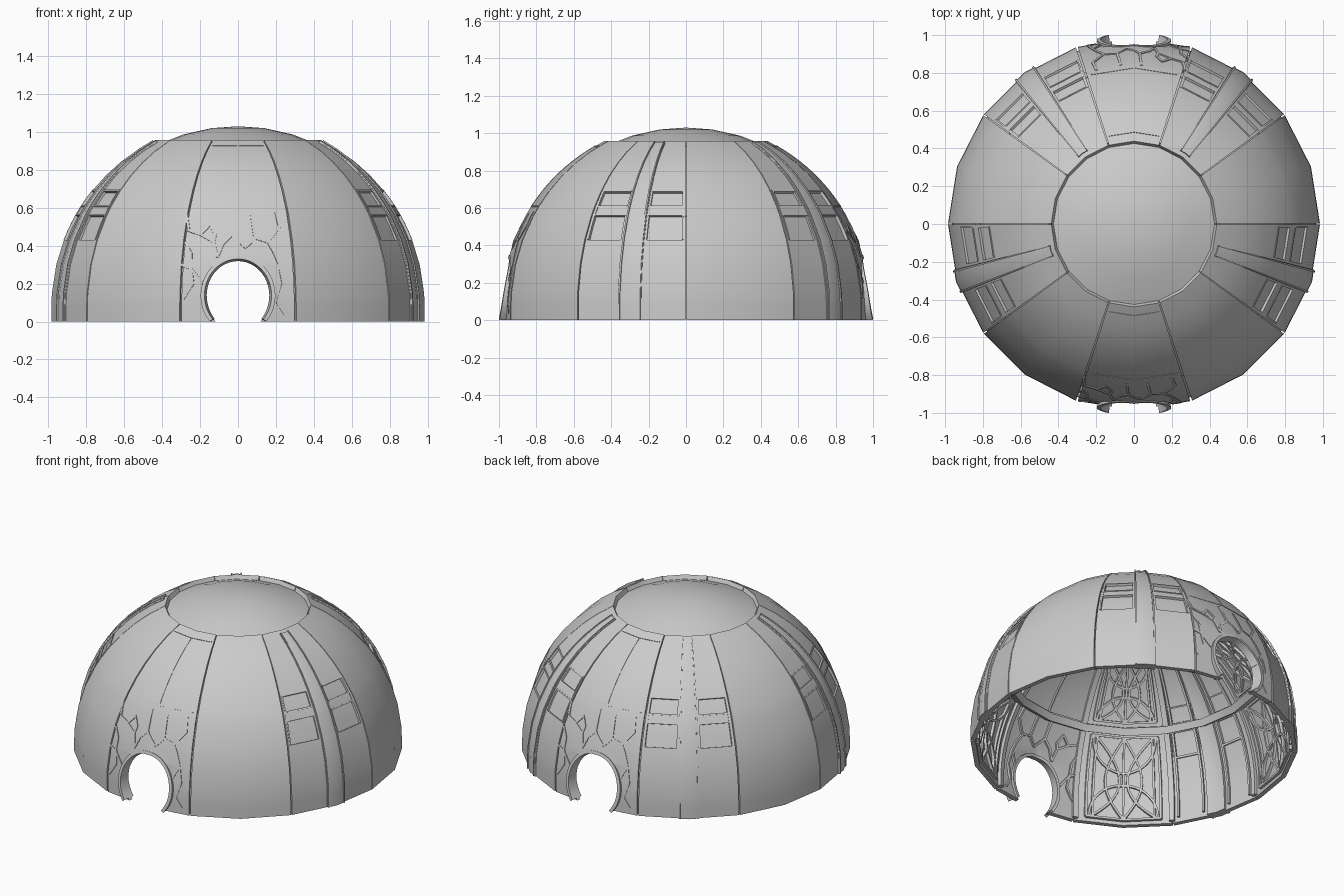
import bpy, bmesh, math
from math import sin, cos, pi, radians, degrees
from mathutils import Vector

if "Cube" in bpy.data.objects:
    bpy.data.objects.remove(bpy.data.objects["Cube"])

R, ZC = 0.985, 0.075          # dome radius and height of its sphere centre
ZTOP = 0.957
T = 0.03                      # wall thickness


def prof(z):
    return math.sqrt(max(R * R - max(z - ZC, 0) ** 2, 1e-6))


def P(a, z, o=0.0):
    """Point on the 20-sided dome at angle a, height z, pushed out by o."""
    r = prof(z)
    facet = cos(radians(9)) / cos(radians(a % 18 - 9))
    rr = (r + o * r / R) * facet
    return Vector((rr * cos(radians(a)), rr * sin(radians(a)), max(z + o * max(z - ZC, 0) / R, 0)))


def finish(name, bm, smooth=True):
    bmesh.ops.recalc_face_normals(bm, faces=bm.faces)
    me = bpy.data.meshes.new(name)
    bm.to_mesh(me)
    bm.free()
    ob = bpy.data.objects.new(name, me)
    bpy.context.collection.objects.link(ob)
    if smooth:
        shade(ob)
    return ob


def shade(ob):
    bpy.ops.object.select_all(action='DESELECT')
    ob.select_set(True)
    bpy.context.view_layer.objects.active = ob
    bpy.ops.object.shade_smooth_by_angle(angle=radians(30))


def slab(name, angs, zs, o0, o1, skip=()):
    """Curved solid panel over an angle/height grid; skip lists open cells."""
    bm = bmesh.new()
    out = [[bm.verts.new(P(a, z, o1)) for z in zs] for a in angs]
    inn = [[bm.verts.new(P(a, z, o0)) for z in zs] for a in angs]
    na, nz = len(angs) - 1, len(zs) - 1
    keep = {(i, j) for i in range(na) for j in range(nz)} - set(skip)
    for i, j in keep:
        c = [(i, j), (i + 1, j), (i + 1, j + 1), (i, j + 1)]
        bm.faces.new([out[p][q] for p, q in c])
        bm.faces.new([inn[p][q] for p, q in reversed(c)])
        for k, nb in enumerate([(i, j - 1), (i + 1, j), (i, j + 1), (i - 1, j)]):
            if nb not in keep:
                (p, q), (s, t) = c[k], c[(k + 1) % 4]
                bm.faces.new([out[s][t], out[p][q], inn[p][q], inn[s][t]])
    return finish(name, bm)


def strips(name, paths, width, o0, o1):
    """Bars of rectangular section following (angle, height) paths on the dome."""
    bm = bmesh.new()
    top = o1 if callable(o1) else (lambda z: o1)
    for path in paths:
        rows = []
        for i, (a, z) in enumerate(path):
            (a0, z0), (a1, z1) = path[max(i - 1, 0)], path[min(i + 1, len(path) - 1)]
            ku, kv = radians(1) * prof(z), R / prof(z)
            d = Vector(((a1 - a0) * ku, (z1 - z0) * kv)).normalized() * width / 2
            da, dz = -d.y / ku, d.x / kv
            rows.append([bm.verts.new(P(a + s * da, z + s * dz, o))
                         for s, o in ((-1, o0), (1, o0), (1, top(z)), (-1, top(z)))])
        for r0, r1 in zip(rows, rows[1:]):
            for k in range(4):
                bm.faces.new([r0[k], r0[(k + 1) % 4], r1[(k + 1) % 4], r1[k]])
        bm.faces.new(rows[0])
        bm.faces.new(rows[-1])
    return finish(name, bm)


def sample(f, n=16):
    return [f(i / n) for i in range(n + 1)]


def line(a0, z0, a1, z1, n=12):
    return sample(lambda t: (a0 + (a1 - a0) * t, z0 + (z1 - z0) * t), n)


ZS = [0, 0.08, 0.15, 0.3, 0.43, 0.56, 0.61, 0.69, 0.77, 0.84, 0.9, ZTOP]

# plain panels with ornamental lattice on the inside
for c in (18, 162, 234, 306):
    slab("plain_panel", [c - 17.8, c, c + 17.8], ZS, -T, 0)
    bars = []
    for z0, z1 in ((0.03, 0.55), (0.63, 0.91)):
        h = z1 - z0
        bars += [line(c - 14, z0, c + 14, z0), line(c - 14, z1, c + 14, z1), line(c, z0, c, z1)]
        for s in (-1, 1):
            bars += [line(c + 14 * s, z0, c + 14 * s, z1), line(c + 11.5 * s, z0, c + 11.5 * s, z1),
                     sample(lambda t: (c + s * (1.5 + 11 * (2 * t - 1) ** 2), z0 + h * t)),
                     sample(lambda t: (c + s * 7 * sin(pi * t), z0 + h * t)),
                     sample(lambda t: (c + s * 13 * cos(pi / 2 * t), z0 + 0.45 * h * sin(pi / 2 * t))),
                     sample(lambda t: (c + s * 13 * cos(pi / 2 * t), z1 - 0.4 * h * sin(pi / 2 * t)))]
    strips("lattice", bars, 0.014, -T - 0.018, -T + 0.004)

# window panels: openings either side of a central rib, panes set back
for c in (54, 126, 198, 342):
    angs = [c + d for d in (-17.8, -17, -4.6, 0, 4.6, 17, 17.8)]
    skip = [(i, j) for i in (1, 4) for j in (4, 6)]
    slab("window_panel", angs, ZS, -T, 0, skip)
    for s in (-1, 1):
        lo, hi = sorted((c + s * 4.4, c + s * 17.3))
        slab("window_pane", [lo, hi], [0.42, 0.5, 0.56, 0.61, 0.65, 0.70], -0.022, -0.012)
        strips("window_trim", [line(lo, z, hi, z, 4) for z in (0.562, 0.608, 0.69)]
               + [line(c + s * 16.9, 0.43, c + s * 16.9, 0.69, 6)], 0.009, -T - 0.01, 0.003)
        strips("inner_frame", [line(c + s * 15.5, 0.03, c + s * 15.5, 0.93),
                               line(c + s * 5.5, 0.03, c + s * 5.5, 0.93),
                               line(c + s * 5.5, 0.42, c + s * 15.5, 0.42, 6)], 0.014, -T - 0.015, -T + 0.004)
    slab("window_rib", [c - 3.8, c, c + 3.8], ZS[:-1] + [0.945], -0.05, 0.006)
    for d in (-3.6, 3.0):
        slab("rib_edge", [c + d, c + d + 0.6], ZS[:-1] + [0.945], 0, 0.013)

# door panels, front and back, with a round opening
HX, HZ, HC = 0.175, 0.19, 0.14


def hole_path(c, grow, t):
    x, z = (HX + grow) * sin(t), HC + (HZ + grow) * cos(t)
    return c + degrees(math.asin(x / prof(z))), z


BRANCHES = [  # (x, z) points of the vines round the door
    [(-0.27, 0.56), (-0.26, 0.48), (-0.2, 0.46), (-0.13, 0.42), (-0.11, 0.34)],
    [(-0.2, 0.46), (-0.15, 0.51), (-0.12, 0.46), (-0.13, 0.42)],
    [(-0.04, 0.58), (-0.03, 0.46), (-0.08, 0.41), (-0.11, 0.34)],
    [(-0.03, 0.46), (0.04, 0.39), (0.09, 0.44), (0.07, 0.57)],
    [(0.09, 0.44), (0.16, 0.42), (0.22, 0.5), (0.2, 0.58)],
    [(0.17, 0.2), (0.22, 0.3), (0.19, 0.37), (0.16, 0.42)],
    [(-0.3, 0.3), (-0.25, 0.28), (-0.24, 0.2), (-0.29, 0.12)],
    [(-0.28, 0.42), (-0.25, 0.36), (-0.25, 0.28), (-0.19, 0.2)],
    [(0.25, 0.04), (0.21, 0.1), (0.24, 0.2), (0.22, 0.3)],
]

for c, side in ((270, -1), (90, 1)):
    panel = slab("door_panel", [c - 17.6, c, c + 17.6], ZS, -T, 0)
    bpy.ops.mesh.primitive_cylinder_add(vertices=40, radius=1, depth=0.5,
                                        location=(0, side * 0.95, HC), rotation=(pi / 2, 0, 0))
    cutter = bpy.context.object
    cutter.name = "door_cutter"
    cutter.scale = (HX, HZ, 1)
    cutter.hide_render = True
    mod = panel.modifiers.new("opening", 'BOOLEAN')
    mod.operation, mod.object, mod.solver = 'DIFFERENCE', cutter, 'EXACT'
    bpy.context.view_layer.objects.active = panel
    bpy.ops.object.modifier_apply(modifier=mod.name)
    bpy.data.objects.remove(cutter)
    shade(panel)
    # collar that leans forward at the bottom of the opening
    strips("door_collar", [sample(lambda t: hole_path(c, 0.01, -2.3 + 4.6 * t), 36)],
           0.02, -T - 0.015, lambda z: 0.037 - 0.035 * max(z, 0) / 0.33)
    vines = []
    for b in BRANCHES:
        pts = [(c + degrees(math.asin(x / prof(z))), z) for x, z in b]
        vines.append([p for q, r in zip(pts, pts[1:]) for p in line(*q, *r, 4)[:-1]] + [pts[-1]])
    strips("door_vines", vines, 0.014, -T - 0.015, 0.003)
    strips("door_frame", [line(c - 16, 0.61, c + 16, 0.61), line(c, 0.61, c, 0.93),
                          line(c - 16, 0.93, c + 16, 0.93)], 0.008, -T - 0.015, 0.002)

# backing strips behind the panel seams
strips("seam_backing", [line(18 + 18 * k, 0.01, 18 + 18 * k, 0.945) for k in range(-1, 19, 2)],
       0.035, -T - 0.02, -T + 0.012)

# horizontal ring beams inside the dome
strips("middle_ring", [line(0, 0.585, 360, 0.585, 40)], 0.05, -0.085, -0.015)
strips("top_ring", [line(0, 0.925, 360, 0.925, 40)], 0.04, -0.06, -0.025)

# shallow cap closing the crown
bm = bmesh.new()
rings = []
for drop in (0, T):
    for r in ((0.14, 0.29, 0.437) if drop == 0 else (0.437, 0.29, 0.14)):
        z = 1.03 - R + math.sqrt(R * R - r * r) - drop
        rings.append([bm.verts.new((r * cos(k * pi / 10), r * sin(k * pi / 10), z)) for k in range(20)])
for lo, hi in zip(rings, rings[1:]):
    for k in range(20):
        bm.faces.new([lo[k], lo[(k + 1) % 20], hi[(k + 1) % 20], hi[k]])
for ring, z in ((rings[0], 1.03), (rings[-1], 1.0)):
    tip = bm.verts.new((0, 0, z))
    for k in range(20):
        bm.faces.new([ring[k], ring[(k + 1) % 20], tip])
finish("crown_cap", bm)
